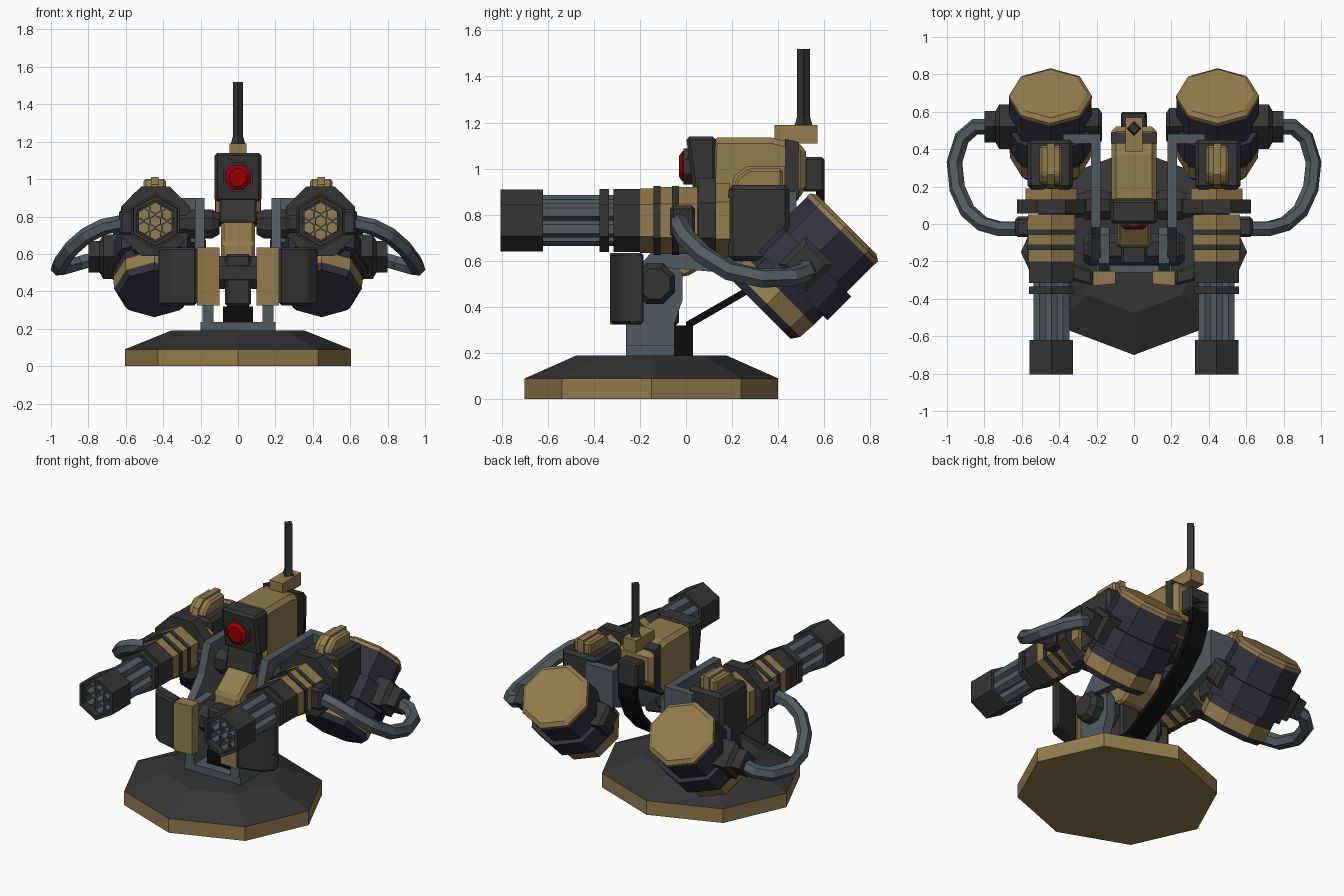
import bpy, bmesh, math
from mathutils import Vector

if "Cube" in bpy.data.objects:
    bpy.data.objects.remove(bpy.data.objects["Cube"])

def material(name, rgb):
    m = bpy.data.materials.new(name)
    m.diffuse_color = (*rgb, 1)
    m.use_nodes = True
    m.node_tree.nodes["Principled BSDF"].inputs["Base Color"].default_value = m.diffuse_color
    return m

GOLD = material("gold", (0.29, 0.20, 0.07))
DARK = material("dark", (0.035, 0.035, 0.035))
STEEL = material("steel", (0.085, 0.105, 0.115))
NAVY = material("navy", (0.03, 0.031, 0.045))
BLACK = material("black", (0.004, 0.004, 0.004))
RED = material("red", (0.32, 0.0, 0.0))

def finish(name, bm, mat, mirror=False, bevel=0):
    bmesh.ops.recalc_face_normals(bm, faces=bm.faces)
    me = bpy.data.meshes.new(name)
    bm.to_mesh(me)
    bm.free()
    me.materials.append(mat)
    ob = bpy.data.objects.new(name, me)
    bpy.context.collection.objects.link(ob)
    if bevel:
        b = ob.modifiers.new("bevel", 'BEVEL')
        b.width, b.segments = bevel, 1
    if mirror:
        ob.modifiers.new("mirror", 'MIRROR')
    return ob

def prism(name, mat, pts, axis, a, b, mirror=False, bevel=0):
    """Extrude a 2D profile along x (points are y,z) or z (points are x,y)."""
    bm = bmesh.new()
    put = (lambda p, t: (t, p[0], p[1])) if axis == 'x' else (lambda p, t: (p[0], p[1], t))
    f = bm.faces.new([bm.verts.new(put(p, a)) for p in pts])
    r = bmesh.ops.extrude_face_region(bm, geom=[f])
    d = Vector(put((0, 0), b - a))
    bmesh.ops.translate(bm, vec=d, verts=[v for v in r['geom'] if isinstance(v, bmesh.types.BMVert)])
    return finish(name, bm, mat, mirror, bevel)

def box(name, mat, x, y, z, mirror=False, bevel=0):
    pts = [(x[0], y[0]), (x[1], y[0]), (x[1], y[1]), (x[0], y[1])]
    return prism(name, mat, pts, 'z', z[0], z[1], mirror, bevel)

def loft(name, mat, n, sections, origin, axis, phase=0.0, su=1, sv=1, mirror=False, hollow=False):
    """Rings of n sides at (distance, radius) along an axis; hollow joins last ring to first."""
    bm = bmesh.new()
    d, o = Vector(axis).normalized(), Vector(origin)
    u = Vector((0, 1, 0)) if abs(d.x) > .9 else Vector((1, 0, 0))
    v = d.cross(u)
    rings = []
    for t, r in sections:
        rings.append([bm.verts.new(o + d * t + u * su * r * math.cos(phase + i * math.tau / n)
                                   + v * sv * r * math.sin(phase + i * math.tau / n)) for i in range(n)])
    pairs = list(zip(rings, rings[1:])) + ([(rings[-1], rings[0])] if hollow else [])
    for p, q in pairs:
        for i in range(n):
            bm.faces.new((p[i], p[(i + 1) % n], q[(i + 1) % n], q[i]))
    if not hollow:
        bm.faces.new(rings[0])
        bm.faces.new(rings[-1])
    return finish(name, bm, mat, mirror)

# Octagonal base
loft("base_rim", GOLD, 8, [(0, .55), (.09, .55)], (0, -.15, 0), (0, 0, 1), su=1.1)
loft("base_top", DARK, 8, [(.09, .55), (.19, .325)], (0, -.15, 0), (0, 0, 1), su=1.1)

# Pedestal
box("pedestal_foot", STEEL, (-.2, .2), (-.26, -.05), (.18, .235))
prism("pedestal_plate", STEEL, [(-.26, .19), (-.05, .19), (-.05, .33), (-.015, .43), (-.015, .54),
      (-.06, .61), (-.21, .6), (-.25, .5), (-.26, .33)], 'x', .13, .19, True)
box("pedestal_core", BLACK, (-.08, .08), (-.2, .03), (.19, .32))
box("pedestal_column", DARK, (-.07, .07), (-.22, -.03), (.32, .6), bevel=.015)
loft("lower_axle", DARK, 8, [(-.27, .07), (-.24, .095), (.24, .095), (.27, .07)], (0, -.135, .5), (1, 0, 0), math.pi / 8)

# Front shields: gold inner strip and bent dark outer plate
prism("shield_inner", GOLD, [(.1, -.32), (.22, -.33), (.22, -.25), (.1, -.25)], 'z', .325, .635, True)
prism("shield_outer", DARK, [(.22, -.33), (.37, -.29), (.425, -.23), (.42, -.18), (.36, -.2), (.22, -.25)],
      'z', .325, .635, True, .012)

# Neck and yoke
prism("neck", GOLD, [(.03, .78), (-.12, .66), (-.13, .55), (0, .53), (.12, .6), (.2, .78)], 'x', -.09, .09, bevel=.015)
prism("chin", DARK, [(.04, .9), (.01, .76), (.3, .74), (.42, .82), (.42, .9)], 'x', -.1, .1, bevel=.01)
prism("yoke_arm", STEEL, [(-.2, .58), (.15, .55), (.46, .66), (.48, .9), (-.02, .9), (-.08, .72)], 'x', .18, .23, True)
box("yoke_bracket", STEEL, (.18, .38), (.43, .48), (.66, .9), True)
loft("axle", DARK, 8, [(.1, .06), (.14, .085), (.25, .085), (.28, .07), (.36, .07)], (0, .1, .76), (1, 0, 0), math.pi / 8, mirror=True)

# Head
prism("head_shell", GOLD, [(.11, 1.135), (.37, 1.135), (.52, 1.1), (.52, .9), (.4, .8), (.1, .8)],
      'x', -.12, .12, bevel=.025)
prism("head_face", DARK, [(0, 1.14), (.13, 1.14), (.13, .88), (.035, .88)], 'x', -.125, .125, bevel=.015)
prism("head_band", DARK, [(.43, 1.13), (.49, 1.115), (.49, .87), (.43, .81)], 'x', -.124, .124)
box("head_rear_box", DARK, (-.07, .07), (.5, .6), (.9, 1.05), bevel=.01)
loft("eye_rim", DARK, 8, [(-.03, .085), (.05, .085)], (0, .02, 1.01), (0, 1, 0), math.pi / 8)
loft("eye_lens", RED, 8, [(-.045, .05), (-.03, .072), (.03, .072)], (0, .015, 1.01), (0, 1, 0), math.pi / 8)
box("antenna_base", GOLD, (-.046, .046), (.385, .57), (1.11, 1.19))
loft("antenna", DARK, 4, [(0, .04), (.04, .028), (.335, .028)], (0, .51, 1.185), (0, 0, 1))

# Black feed strap from the back of the head to the pedestal
strap = [(.6, .98), (.6, .82), (.54, .68), (.42, .555), (.25, .445), (0, .3)]
inner = [(.565, .98), (.565, .83), (.51, .7), (.4, .58), (.235, .47), (0, .335)]
prism("feed_strap", BLACK, strap + inner[::-1], 'x', -.06, .06)

# Rotary guns
GUN, FWD = (.442, 0, .775), (0, 1, 0)
def tube(name, mat, y0, y1, r, n=6, hole=None, origin=GUN):
    ph = math.pi / 2 if n == 6 else math.pi / n
    if hole:
        return loft(name, mat, n, [(y1, r), (y0, r), (y0, hole), (y1, hole)], origin, FWD, ph, mirror=True, hollow=True)
    return loft(name, mat, n, [(y0, r), (y1, r)], origin, FWD, ph, mirror=True)

tube("gun_muzzle", DARK, -.805, -.62, .135, hole=.113)
for i in range(6):
    a = i * math.tau / 6 + math.pi / 6
    tube("gun_barrel", STEEL, -.77, -.25, .038, hole=.03,
         origin=(GUN[0] + .073 * math.cos(a), 0, GUN[2] + .073 * math.sin(a)))
tube("gun_core_barrel", STEEL, -.77, -.25, .036, hole=.028)
tube("gun_ring", DARK, -.375, -.335, .137, hole=.1)
tube("gun_shroud", DARK, -.315, -.2, .137, hole=.113)
for name, mat, y0, y1, r, n in [
        ("gun_breech", GOLD, -.25, -.2, .112, 6), ("gun_sleeve_front", GOLD, -.2, -.14, .14, 6),
        ("gun_band", DARK, -.14, -.11, .15, 6), ("gun_sleeve_rear", GOLD, -.11, .05, .145, 6),
        ("gun_thin_band", DARK, -.06, -.03, .15, 6), ("gun_collar", DARK, .055, .13, .2, 8),
        ("gun_rear_sleeve", GOLD, .12, .19, .16, 6)]:
    tube(name, mat, y0, y1, r, n)
box("gun_receiver", DARK, (.325, .57), (.185, .45), (.6, .93), True, .02)
prism("receiver_handle", GOLD, [(.2, .9), (.22, .96), (.27, 1.0), (.42, 1.0), (.42, .9)], 'x', .385, .505, True, .012)
prism("handle_rib", GOLD, [(.19, .9), (.21, .97), (.265, 1.012), (.43, 1.012), (.43, .9)], 'x', .425, .465, True)

# Tilted ammunition drums
for name, mat, secs in [
        ("drum_front_cap", NAVY, [(-.26, .19), (-.225, .215)]),
        ("drum_stripe", GOLD, [(-.225, .215), (-.145, .22)]),
        ("drum_body", NAVY, [(-.145, .22), (.225, .22)]),
        ("drum_flange", NAVY, [(-.09, .25), (.055, .25)]),
        ("drum_back_cap", GOLD, [(.225, .222), (.245, .222), (.262, .195)])]:
    loft(name, mat, 8, secs, (.447, .512, .572), (0, .707, .707), sv=.94, mirror=True)

# Drum sockets and feed hoses
loft("drum_outer_socket", DARK, 4, [(.62, .12), (.72, .12), (.74, .085), (.8, .085)], (0, .52, .585), (1, 0, 0), mirror=True)
loft("drum_inner_socket", DARK, 4, [(.17, .07), (.19, .1), (.27, .1)], (0, .52, .6), (1, 0, 0), mirror=True)
box("gun_hose_socket", DARK, (.55, .635), (-.07, .04), (.7, .84), True, .015)
path = [(.76, .52, .575), (.85, .52, .55), (.92, .46, .53), (.96, .33, .525), (.945, .19, .555),
        (.89, .07, .63), (.81, .0, .7), (.72, -.025, .745), (.6, -.025, .77)]
for s, side in ((1, "right"), (-1, "left")):
    cu = bpy.data.curves.new("feed_hose_" + side, 'CURVE')
    cu.dimensions = '3D'
    cu.bevel_depth, cu.bevel_resolution, cu.use_fill_caps = .043, 1, True
    sp = cu.splines.new('POLY')
    sp.points.add(len(path) - 1)
    for p, c in zip(sp.points, path):
        p.co = (s * c[0], c[1], c[2], 1)
    sp.use_smooth = False
    cu.materials.append(STEEL)
    bpy.context.collection.objects.link(bpy.data.objects.new("feed_hose_" + side, cu))
